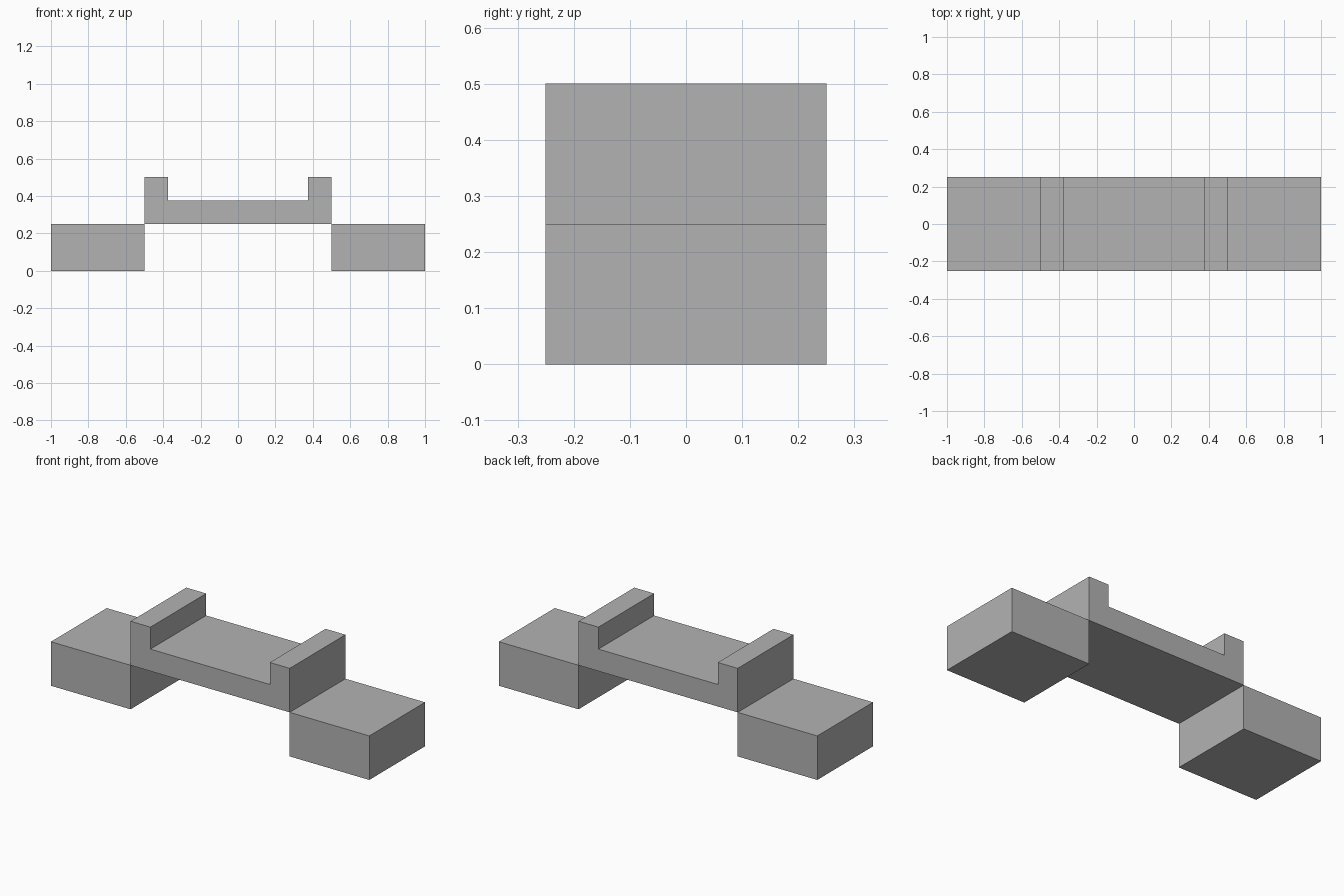
import bpy
import bmesh

cube = bpy.data.objects.get("Cube")
if cube:
    bpy.data.objects.remove(cube, do_unlink=True)

DEPTH = 0.5

grey = bpy.data.materials.new("plain_grey")
grey.use_nodes = True
colour = (0.45, 0.45, 0.45, 1)
grey.diffuse_color = colour
grey.node_tree.nodes["Principled BSDF"].inputs["Base Color"].default_value = colour


def extrude_profile(name, outline):
    """Extrude an x-z outline along y, centred on y = 0."""
    bm = bmesh.new()
    face = bm.faces.new([bm.verts.new((x, -DEPTH / 2, z)) for x, z in outline])
    result = bmesh.ops.extrude_face_region(bm, geom=[face])
    moved = [v for v in result["geom"] if isinstance(v, bmesh.types.BMVert)]
    bmesh.ops.translate(bm, verts=moved, vec=(0, DEPTH, 0))
    bmesh.ops.recalc_face_normals(bm, faces=bm.faces)
    mesh = bpy.data.meshes.new(name)
    bm.to_mesh(mesh)
    bm.free()
    mesh.materials.append(grey)
    obj = bpy.data.objects.new(name, mesh)
    bpy.context.collection.objects.link(obj)
    return obj


# Low end blocks
for name, x in (("right_block", -1), ("left_block", 0.5)):
    extrude_profile(name, [(x, 0), (x + 0.5, 0), (x + 0.5, 0.25), (x, 0.25)])

# Raised deck with an upright curb at each end
half = [(0.5, 0.25), (0.5, 0.5), (0.375, 0.5), (0.375, 0.375)]
extrude_profile("bridge_deck", half + [(-x, z) for x, z in reversed(half)])
